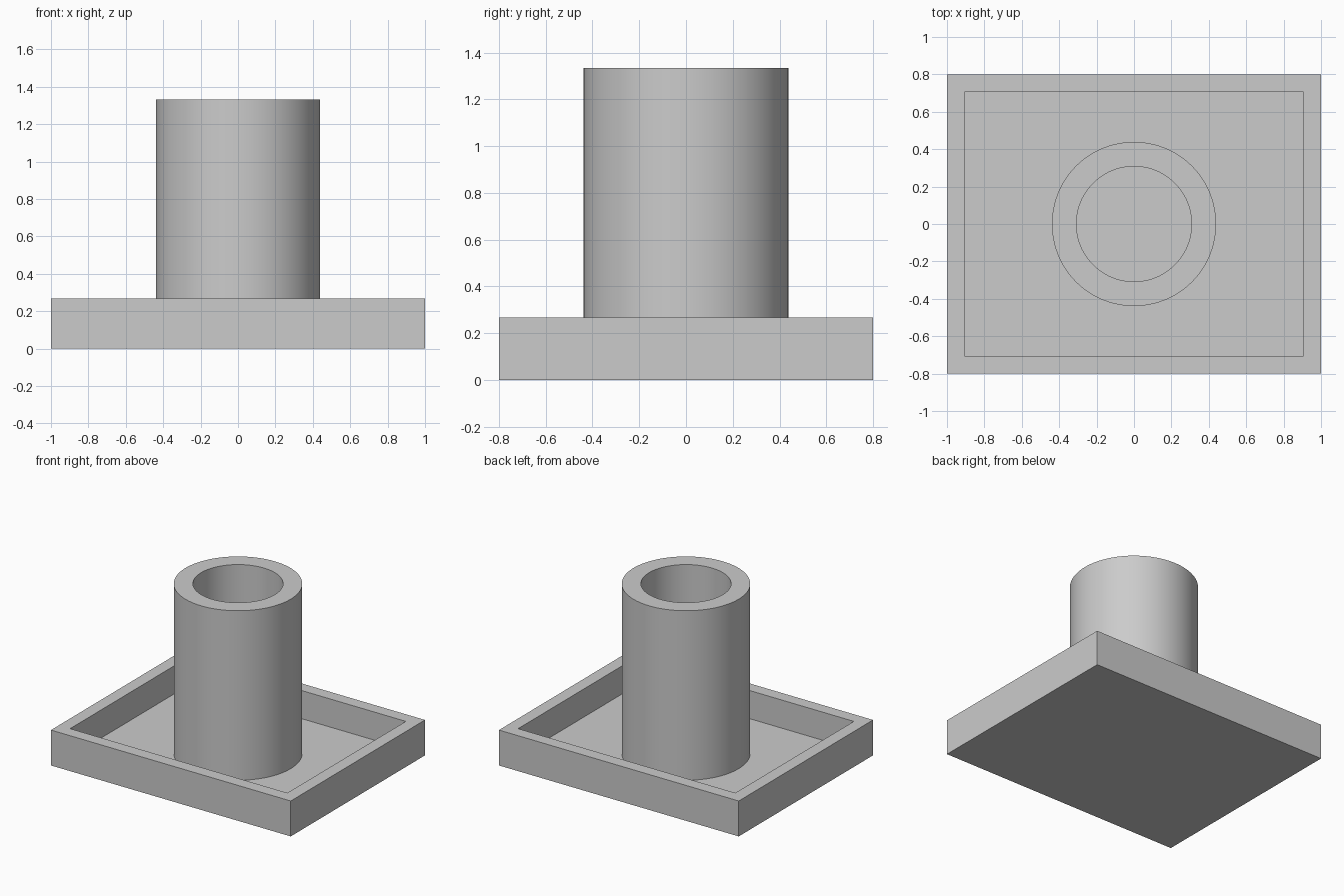
import bpy
import bmesh
import math
from mathutils import Matrix, Vector

WIDTH, DEPTH, RIM_Z = 2.0, 1.6, 0.267
WALL, FLOOR_Z = 0.133, 0.055
OUTER_R, BORE_R, TOP_Z = 0.439, 0.308, 1.333
SEGMENTS = 96

cube = bpy.data.objects.get("Cube")
if cube:
    bpy.data.objects.remove(cube, do_unlink=True)

# Single grey material
grey = bpy.data.materials.new("plain_grey")
grey.use_nodes = True
colour = (0.6, 0.6, 0.6, 1)
grey.diffuse_color = colour
grey.node_tree.nodes["Principled BSDF"].inputs["Base Color"].default_value = colour


def add_object(name, bm):
    bmesh.ops.recalc_face_normals(bm, faces=bm.faces)
    mesh = bpy.data.meshes.new(name)
    bm.to_mesh(mesh)
    bm.free()
    mesh.materials.append(grey)
    obj = bpy.data.objects.new(name, mesh)
    bpy.context.collection.objects.link(obj)
    return obj


# Tray: a slab whose top is inset and pushed down to leave a raised rim
bm = bmesh.new()
bmesh.ops.create_cube(bm, size=1, matrix=Matrix.Translation((0, 0, RIM_Z / 2))
                      @ Matrix.Diagonal((WIDTH, DEPTH, RIM_Z, 1)))
top = max(bm.faces, key=lambda f: f.calc_center_median().z)
bmesh.ops.inset_region(bm, faces=[top], thickness=WALL)
walls = bmesh.ops.extrude_discrete_faces(bm, faces=[top])
for vert in walls["faces"][0].verts:
    vert.co.z = FLOOR_Z
add_object("tray", bm)

# Tube: a profile spun round the upright axis, open down to the tray floor
bm = bmesh.new()
profile = [(OUTER_R, FLOOR_Z), (OUTER_R, TOP_Z), (BORE_R, TOP_Z), (BORE_R, FLOOR_Z)]
verts = [bm.verts.new((r, 0, z)) for r, z in profile]
edges = [bm.edges.new(pair) for pair in zip(verts, verts[1:])]
bmesh.ops.spin(bm, geom=verts + edges, cent=(0, 0, 0), axis=(0, 0, 1),
               angle=math.tau, steps=SEGMENTS, use_merge=True)
bmesh.ops.remove_doubles(bm, verts=bm.verts, dist=0.0001)
tube = add_object("tube", bm)

# Smooth round walls with crisp rims
bpy.ops.object.select_all(action="DESELECT")
tube.select_set(True)
bpy.context.view_layer.objects.active = tube
bpy.ops.object.shade_smooth_by_angle(angle=math.radians(30))
